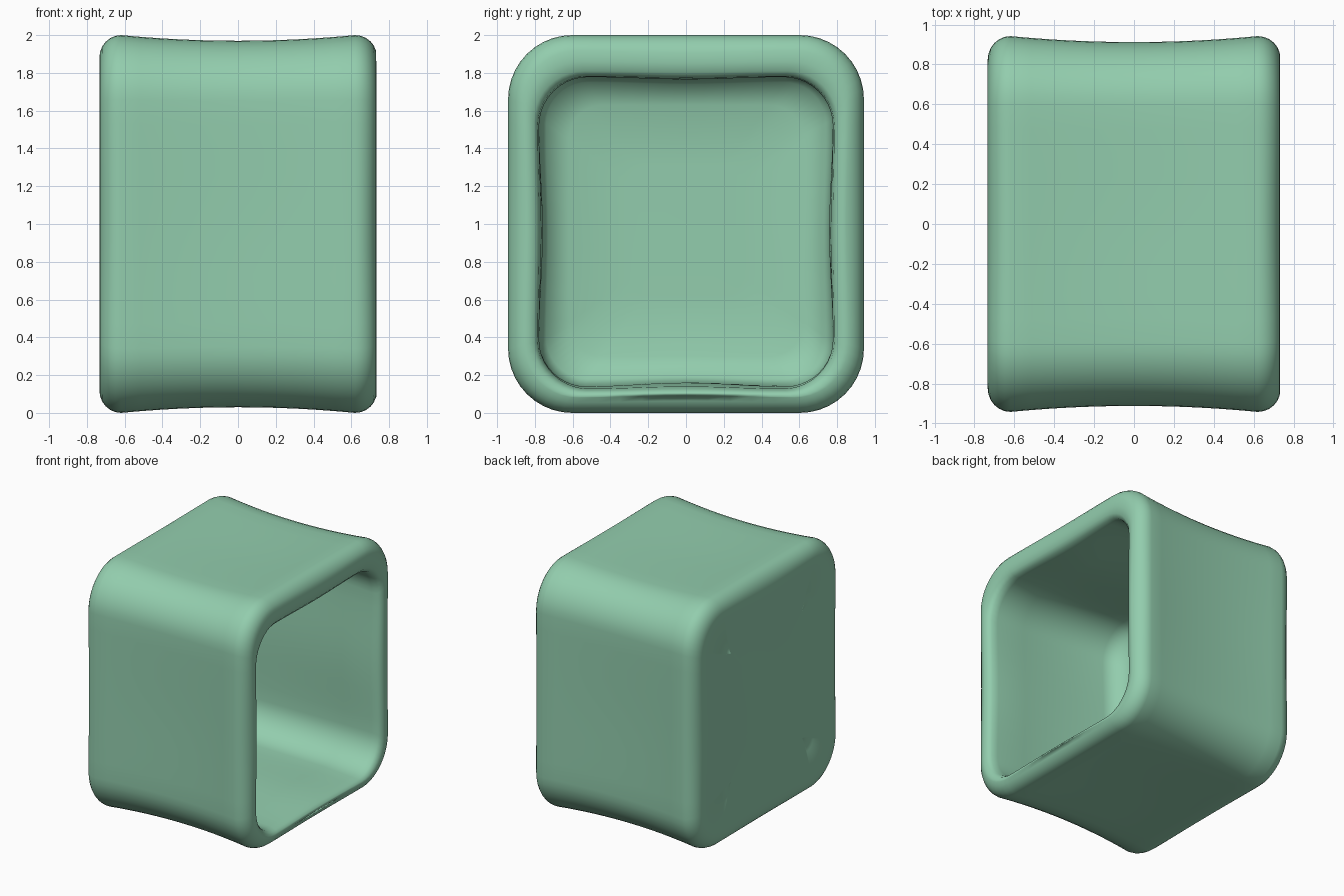
import bpy, bmesh, math

if "Cube" in bpy.data.objects:
    bpy.data.objects.remove(bpy.data.objects["Cube"])

SEG_ARC, SEG_SIDE = 10, 10

mat = bpy.data.materials.new("pale green")
mat.diffuse_color = (0.29, 0.61, 0.42, 1)
mat.use_nodes = True
mat.node_tree.nodes["Principled BSDF"].inputs["Base Color"].default_value = mat.diffuse_color


def ring(bm, x, hy, z0, z1, r, dent):
    """Rounded rectangle in the YZ plane; dent bends the middle of each side inward."""
    zc, cy0, cz0 = (z0 + z1) / 2, hy - r, (z1 - z0) / 2 - r
    corners = [(cy0, cz0), (-cy0, cz0), (-cy0, -cz0), (cy0, -cz0)]
    verts = []
    for i, (cy, cz) in enumerate(corners):
        for k in range(SEG_ARC + 1):
            a = math.pi / 2 * (i + k / SEG_ARC)
            verts.append(bm.verts.new((x, cy + r * math.cos(a), zc + cz + r * math.sin(a))))
        # straight side towards the next corner
        dy, dz = corners[(i + 1) % 4]
        for k in range(1, SEG_SIDE):
            t = k / SEG_SIDE
            d = r - dent * math.sin(math.pi * t) ** 2
            verts.append(bm.verts.new((x, cy + (dy - cy) * t + math.cos(a) * d,
                                       zc + cz + (dz - cz) * t + math.sin(a) * d)))
    return verts


def outer(x, inset):
    """Section of the outer shell, pulled in evenly by inset."""
    return (x, 0.942 - inset, inset, 2 - inset, 0.34 - inset * 0.7, inset * 0.15)


sections = []
# closed end, slightly hollow in the middle
for x, inset in ((-0.715, 0.65), (-0.722, 0.35), (-0.73, 0.18)):
    sections.append(outer(x, inset))
# rounded edge of the closed end
for k in range(6, 0, -1):
    t = math.pi / 2 * k / 6
    sections.append(outer(-0.62 - 0.114 * math.sin(t), 0.12 * (1 - math.cos(t))))
# waisted sides
for k in range(-6, 7):
    u = k / 6
    sections.append(outer(0.62 * u, 0.03 * (1 - u * u)))
# rounded rim
for k in range(1, 6):
    t = math.pi / 2 * k / 6
    sections.append(outer(0.62 + 0.114 * math.sin(t), 0.11 * (1 - math.cos(t))))
# inner lip and hollow: x, half width, bottom, top, corner radius, dent
sections += [
    (0.732, 0.84, 0.085, 1.86, 0.28, 0.006),
    (0.725, 0.805, 0.105, 1.81, 0.265, 0.006),
    (0.70, 0.785, 0.118, 1.782, 0.26, 0.008),
    (0.65, 0.778, 0.128, 1.778, 0.26, 0.012),
    (0.40, 0.778, 0.14, 1.785, 0.25, 0.02),
    (-0.35, 0.775, 0.148, 1.79, 0.24, 0.015),
    (-0.45, 0.74, 0.18, 1.75, 0.22, 0.01),
    (-0.495, 0.62, 0.30, 1.63, 0.18, 0),
    (-0.50, 0.30, 0.62, 1.31, 0.10, 0),
]

# One continuous skin from the closed end, over the rim, into the hollow
bm = bmesh.new()
rings = [ring(bm, *s) for s in sections]
n = len(rings[0])
for a, b in zip(rings, rings[1:]):
    for i in range(n):
        j = (i + 1) % n
        bm.faces.new((a[i], a[j], b[j], b[i]))
bm.faces.new(rings[0])
bm.faces.new(rings[-1])
bmesh.ops.recalc_face_normals(bm, faces=bm.faces)
for f in bm.faces:
    f.smooth = True

mesh = bpy.data.meshes.new("hollow_box")
bm.to_mesh(mesh)
bm.free()
mesh.materials.append(mat)
box = bpy.data.objects.new("hollow_box", mesh)
bpy.context.collection.objects.link(box)
